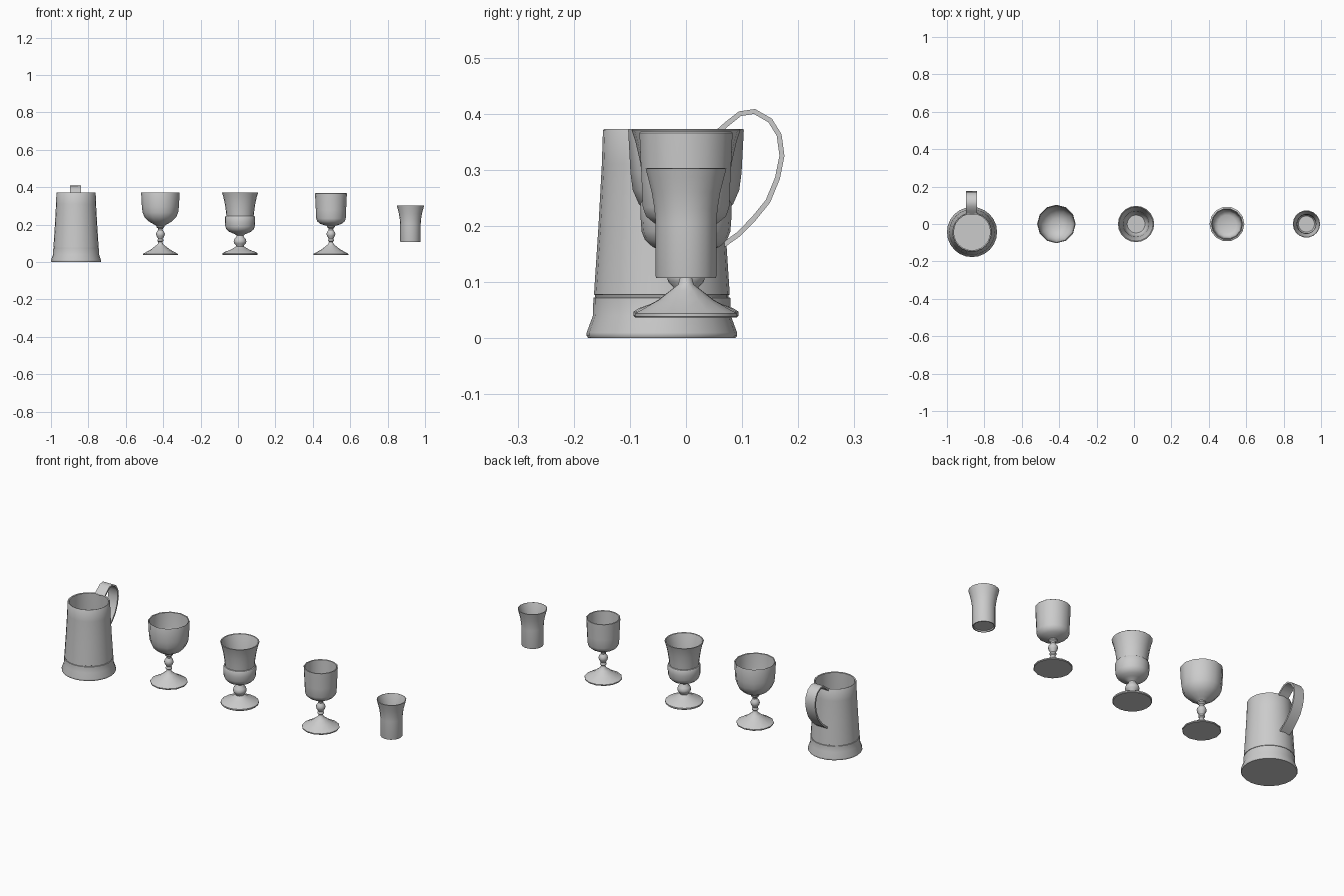
import bpy, bmesh
from math import sin, cos, pi, radians
from mathutils import Vector


def finish(name, bm):
    bmesh.ops.recalc_face_normals(bm, faces=bm.faces)
    me = bpy.data.meshes.new(name)
    bm.to_mesh(me)
    bm.free()
    ob = bpy.data.objects.new(name, me)
    bpy.context.collection.objects.link(ob)
    bpy.ops.object.select_all(action='DESELECT')
    ob.select_set(True)
    bpy.context.view_layer.objects.active = ob
    bpy.ops.object.shade_smooth_by_angle(angle=radians(40))
    return ob


def lathe(name, profile, x, y, sides):
    """Revolve (radius, height) points; both ends are capped."""
    bm = bmesh.new()
    rings = []
    for r, z in profile:
        rings.append([bm.verts.new((x + r * cos(2 * pi * i / sides),
                                    y + r * sin(2 * pi * i / sides), z))
                      for i in range(sides)])
    for a, b in zip(rings, rings[1:]):
        for i in range(sides):
            j = (i + 1) % sides
            bm.faces.new((a[i], a[j], b[j], b[i]))
    bm.faces.new(rings[0][::-1])
    bm.faces.new(rings[-1])
    return finish(name, bm)


def strap(name, path, x, width, thick):
    """Sweep a flat rectangular section along a (y, z) path."""
    bm = bmesh.new()
    pts = [Vector(p) for p in path]
    rings = []
    for i, p in enumerate(pts):
        t = (pts[min(i + 1, len(pts) - 1)] - pts[max(i - 1, 0)]).normalized()
        n = Vector((-t.y, t.x)) * thick / 2
        rings.append([bm.verts.new((x + s * width / 2, p.x + k * n.x, p.y + k * n.y))
                      for s, k in ((-1, -1), (1, -1), (1, 1), (-1, 1))])
    for a, b in zip(rings, rings[1:]):
        for i in range(4):
            j = (i + 1) % 4
            bm.faces.new((a[i], a[j], b[j], b[i]))
    bm.faces.new(rings[0])
    bm.faces.new(rings[-1])
    return finish(name, bm)


# Tankard body and strap handle
lathe("tankard_body", [
    (.131, 0), (.134, .004), (.134, .010), (.123, .040), (.122, .072), (.119, .073),
    (.119, .077), (.121, .078), (.113, .20), (.107, .31), (.105, .370), (.103, .373),
    (.097, .371), (.099, .31), (.106, .18), (.110, .06), (.104, .035)],
    -.866, -.043, 24)
strap("tankard_handle", [
    (.055, .366), (.072, .381), (.096, .400), (.122, .404), (.150, .388), (.166, .362),
    (.171, .325), (.163, .285), (.146, .244), (.120, .212), (.092, .184), (.065, .165)],
    -.868, .058, .009)

# Turned stem and foot shared by the two slender goblets
STEM = [(.091, .037), (.093, .039), (.093, .044), (.082, .050), (.050, .068), (.028, .085),
        (.014, .096), (.011, .108), (.016, .113), (.016, .119), (.012, .124), (.021, .140),
        (.024, .150), (.020, .161), (.012, .172), (.013, .180), (.021, .187), (.021, .193)]

# Wide round-bowled goblet
lathe("round_goblet", STEM + [
    (.037, .203), (.062, .217), (.084, .239), (.095, .264), (.099, .295), (.103, .370),
    (.102, .373), (.098, .371), (.094, .295), (.089, .264), (.078, .243), (.058, .223),
    (.030, .211)], -.415, 0, 12)

# Thistle-shaped goblet with banded bowl and ball knop
lathe("flared_goblet", [
    (.091, .037), (.094, .040), (.094, .047), (.085, .053), (.050, .066), (.030, .078),
    (.020, .084), (.022, .090), (.032, .101), (.034, .111), (.030, .124), (.020, .135),
    (.018, .142), (.026, .148), (.042, .155), (.060, .163), (.073, .175), (.079, .190),
    (.081, .215), (.081, .240), (.078, .245), (.073, .246), (.076, .275), (.082, .315),
    (.090, .350), (.097, .371), (.095, .373), (.091, .371), (.084, .345), (.076, .310),
    (.069, .270), (.066, .230), (.060, .195), (.048, .178)], .011, 0, 20)

# Straight-sided goblet
lathe("straight_goblet", STEM + [
    (.035, .197), (.058, .205), (.073, .217), (.079, .233), (.081, .28), (.084, .340),
    (.085, .366), (.083, .368), (.079, .366), (.077, .30), (.074, .235), (.067, .221),
    (.048, .211)], .497, 0, 14)

# Small flared beaker
lathe("small_beaker", [
    (.047, .113), (.049, .107), (.054, .107), (.055, .111), (.055, .205), (.057, .230),
    (.062, .260), (.069, .287), (.073, .302), (.070, .303), (.065, .287), (.057, .258),
    (.052, .230), (.050, .205), (.049, .130), (.043, .122)], .922, 0, 18)
